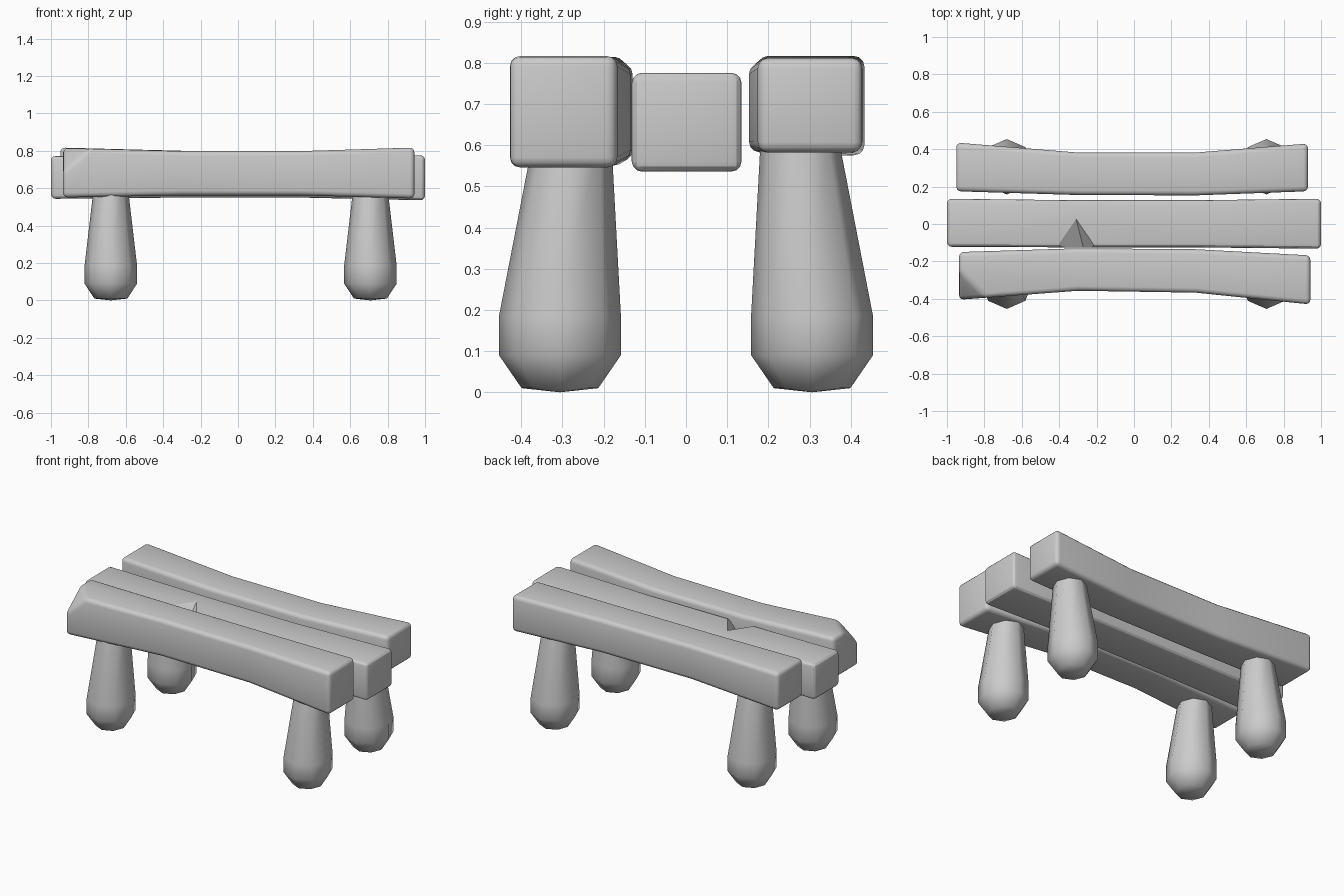
import bpy, bmesh, math
from mathutils import Vector

if "Cube" in bpy.data.objects:
    bpy.data.objects.remove(bpy.data.objects["Cube"])


def finish(bm, name):
    bmesh.ops.recalc_face_normals(bm, faces=bm.faces)
    me = bpy.data.meshes.new(name)
    bm.to_mesh(me)
    bm.free()
    ob = bpy.data.objects.new(name, me)
    bpy.context.collection.objects.link(ob)
    return ob


def smooth(ob, deg=40):
    bpy.ops.object.select_all(action='DESELECT')
    ob.select_set(True)
    bpy.context.view_layer.objects.active = ob
    bpy.ops.object.shade_smooth_by_angle(angle=math.radians(deg))


def plank(name, sections, chip=None):
    """Loft rectangles (x, y0, y1, z0, z1), optionally cut a corner, round the edges."""
    bm = bmesh.new()
    rings = [[bm.verts.new((x, y, z)) for y, z in ((y0, z0), (y1, z0), (y1, z1), (y0, z1))]
             for x, y0, y1, z0, z1 in sections]
    for a, b in zip(rings, rings[1:]):
        for i in range(4):
            j = (i + 1) % 4
            bm.faces.new((a[i], a[j], b[j], b[i]))
    bm.faces.new(rings[0])
    bm.faces.new(rings[-1][::-1])
    if chip:
        p, q, r = map(Vector, chip)
        n = (q - p).cross(r - p).normalized()
        if n.dot(-p) > 0:
            n = -n
        geom = bm.verts[:] + bm.edges[:] + bm.faces[:]
        cut = bmesh.ops.bisect_plane(bm, geom=geom, plane_co=p, plane_no=n, clear_outer=True)
        rim = [g for g in cut['geom_cut'] if isinstance(g, bmesh.types.BMEdge)]
        bmesh.ops.holes_fill(bm, edges=rim, sides=0)
    bmesh.ops.recalc_face_normals(bm, faces=bm.faces)
    edges = [e for e in bm.edges if e.calc_face_angle(0) > math.radians(25)]
    bmesh.ops.bevel(bm, geom=edges, offset=0.025, offset_type='OFFSET', segments=3,
                    profile=0.5, affect='EDGES', clamp_overlap=True)
    ob = finish(bm, name)
    smooth(ob)
    return ob


# Seat planks
plank("front_plank", [(-0.935, -0.405, -0.15, 0.55, 0.815), (-0.3, -0.357, -0.13, 0.562, 0.798),
                      (0.33, -0.367, -0.135, 0.562, 0.798), (0.943, -0.43, -0.168, 0.545, 0.817)],
      chip=((-0.935, -0.25, 0.815), (-0.79, -0.395, 0.811), (-0.935, -0.405, 0.69)))
plank("back_plank", [(-0.95, 0.175, 0.435, 0.575, 0.817), (-0.3, 0.155, 0.382, 0.583, 0.8),
                     (0.33, 0.153, 0.382, 0.583, 0.798), (0.93, 0.175, 0.43, 0.582, 0.812)])
middle = plank("middle_plank", [(-1, -0.122, 0.135, 0.543, 0.772), (-0.3, -0.125, 0.127, 0.55, 0.766),
                                (0.33, -0.125, 0.127, 0.55, 0.766), (1, -0.132, 0.135, 0.535, 0.776)])

# Notch in the edge of the middle plank
apex = Vector((-0.31, 0.03, 0.768))
rim = [apex + (Vector(p) - apex) * 1.3 for p in ((-0.42, -0.13, 0.768), (-0.2, -0.13, 0.768), (-0.27, -0.13, 0.69))]
bm = bmesh.new()
up = Vector((0, 0, 0.1))
for p in [apex, apex + up, rim[0], rim[0] + up, rim[1], rim[1] + up, rim[2]]:
    bm.verts.new(p)
bmesh.ops.convex_hull(bm, input=bm.verts[:])
cutter = finish(bm, "notch_cutter")
cutter.hide_render = True
mod = middle.modifiers.new("notch", 'BOOLEAN')
mod.operation = 'DIFFERENCE'
mod.solver = 'EXACT'
mod.object = cutter
bpy.context.view_layer.objects.active = middle
bpy.ops.object.modifier_apply(modifier="notch")
bpy.data.objects.remove(cutter)
smooth(middle, 25)

# Club-shaped legs: eight sides, leaning slightly inward
profile = [(0.01, 0.093), (0.09, 0.148), (0.185, 0.148), (0.62, 0.094)]


def leg(name, cx, side):
    bm = bmesh.new()
    rings = []
    for z, r in profile:
        cy = side * (0.306 - 0.028 * max(0, z - 0.185) / 0.4)
        rings.append([bm.verts.new((cx + 0.95 * r * math.cos(k * math.pi / 4),
                                    cy + r * math.sin(k * math.pi / 4), z)) for k in range(8)])
    tip = bm.verts.new((cx, side * 0.306, 0))
    for k in range(8):
        j = (k + 1) % 8
        bm.faces.new((tip, rings[0][j], rings[0][k]))
        for a, b in zip(rings, rings[1:]):
            bm.faces.new((a[k], a[j], b[j], b[k]))
    bm.faces.new(rings[-1])
    smooth(finish(bm, name), 60)


for end, cx in (("left", -0.68), ("right", 0.708)):
    for depth, side in (("front", -1), ("back", 1)):
        leg(f"{depth}_{end}_leg", cx, side)
